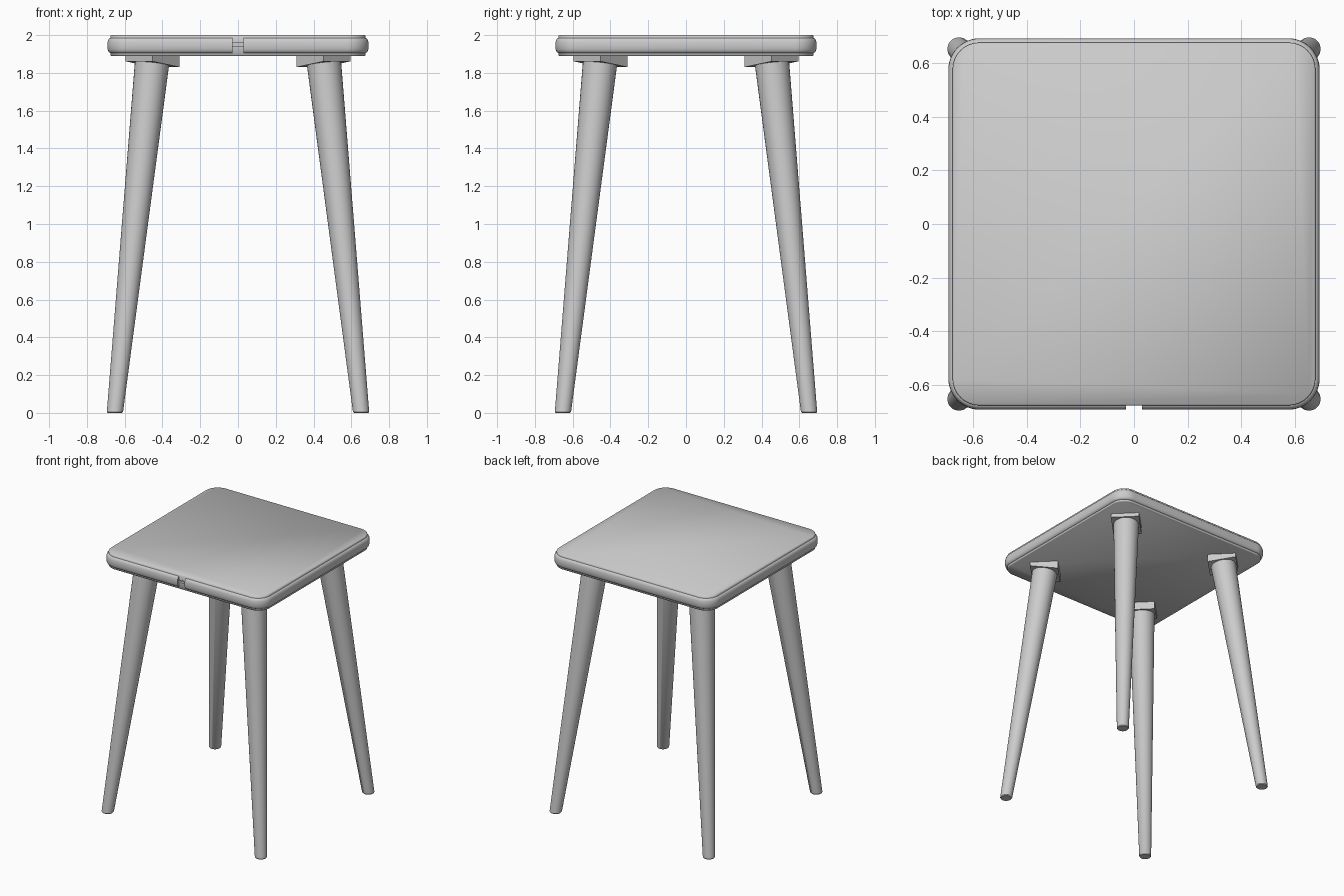
import bpy, bmesh, math
from mathutils import Vector

cube = bpy.data.objects.get("Cube")
if cube:
    bpy.data.objects.remove(cube, do_unlink=True)

grey = bpy.data.materials.new("plain grey")
grey.use_nodes = True
GREY = (0.6, 0.6, 0.6, 1)
grey.diffuse_color = GREY
grey.node_tree.nodes["Principled BSDF"].inputs["Base Color"].default_value = GREY


def finish(bm, name, angle=35):
    bmesh.ops.recalc_face_normals(bm, faces=bm.faces[:])
    mesh = bpy.data.meshes.new(name)
    bm.to_mesh(mesh)
    bm.free()
    mesh.materials.append(grey)
    ob = bpy.data.objects.new(name, mesh)
    bpy.context.collection.objects.link(ob)
    bpy.ops.object.select_all(action='DESELECT')
    ob.select_set(True)
    bpy.context.view_layer.objects.active = ob
    bpy.ops.object.shade_smooth_by_angle(angle=math.radians(angle))
    return ob


def loft(bm, rings, loop=False):
    """Skin closed rings; cap the ends unless the rings join up."""
    rows = [[bm.verts.new(p) for p in ring] for ring in rings]
    pairs = list(zip(rows, rows[1:])) + ([(rows[-1], rows[0])] if loop else [])
    for a, b in pairs:
        for i in range(len(a)):
            j = (i + 1) % len(a)
            bm.faces.new((a[i], a[j], b[j], b[i]))
    if not loop:
        bm.faces.new(rows[0][::-1])
        bm.faces.new(rows[-1])


HALF, RADIUS, STEPS = 0.675, 0.10, 12


def rounded_square(offset, z):
    """Outline starting at the front right of centre, running anticlockwise."""
    r, c = RADIUS + offset, HALF - RADIUS
    pts = []
    for k, (sx, sy) in enumerate(((1, -1), (1, 1), (-1, 1), (-1, -1))):
        for i in range(STEPS + 1):
            a = math.radians(-90 + 90 * k + 90 * i / STEPS)
            pts.append(Vector((sx * c + r * math.cos(a), sy * c + r * math.sin(a), z)))
    return pts


# Board with a slot around its edge that holds the trim
bm = bmesh.new()
board = [(-0.004, 1.89), (0, 1.894), (0, 1.94), (-0.02, 1.94),
         (-0.02, 1.958), (0, 1.958), (0, 1.996), (-0.004, 2.0)]
loft(bm, [rounded_square(o, z) for o, z in board])
finish(bm, "table_top", 50)

# Rounded edge trim, left open at the middle of the front
trim = [(-0.003, 1.905), (0.003, 1.906), (0.01, 1.912), (0.015, 1.925), (0.016, 1.945),
        (0.015, 1.966), (0.01, 1.979), (0.003, 1.985), (-0.003, 1.986)]
bm = bmesh.new()
outlines = []
for o, z in trim:
    y = -HALF - o
    outlines.append([Vector((0.03, y, z))] + rounded_square(o, z) + [Vector((-0.03, y, z))])
loft(bm, list(zip(*outlines)))
finish(bm, "edge_trim", 40)

# Four splayed legs, each under a wedge-shaped mounting block
TOP, FOOT, TOP_Z = 0.453, 0.652, 1.87
for front, sy in (("front", -1), ("back", 1)):
    for side, sx in (("left", 1), ("right", -1)):
        bm = bmesh.new()
        rings = []
        for z, r in ((0, 0.038), (0.006, 0.043), (TOP_Z, 0.092)):
            c = FOOT + (TOP - FOOT) * z / TOP_Z
            rings.append([(sx * c + r * math.cos(a), sy * c + r * math.sin(a), z)
                          for a in (math.tau * i / 32 for i in range(32))])
        loft(bm, rings)
        finish(bm, f"{front}_{side}_leg")

        bm = bmesh.new()
        slope = (FOOT - TOP) / TOP_Z
        corners = [(0.143, 0), (0, 0.143), (-0.143, 0), (0, -0.143)]
        lower = [(sx * (TOP + u), sy * (TOP + v), 1.846 + slope * (u + v)) for u, v in corners]
        upper = [(x, y, 1.892) for x, y, z in lower]
        loft(bm, [lower, upper])
        finish(bm, f"{front}_{side}_mount")
